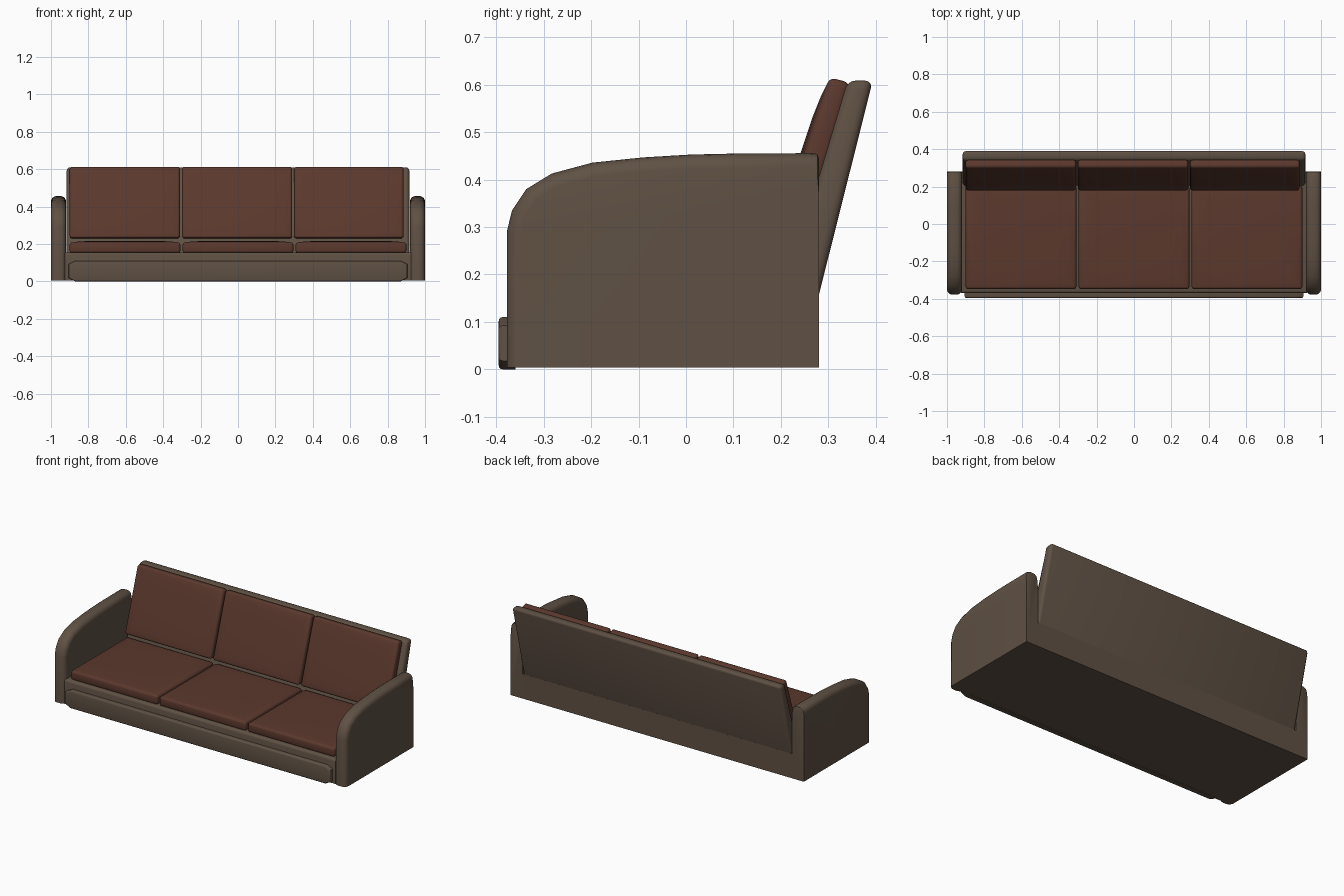
import bpy, bmesh
from mathutils import Vector

if "Cube" in bpy.data.objects:
    bpy.data.objects.remove(bpy.data.objects["Cube"])


def material(name, color):
    m = bpy.data.materials.new(name)
    m.diffuse_color = (*color, 1)
    m.use_nodes = True
    m.node_tree.nodes["Principled BSDF"].inputs["Base Color"].default_value = m.diffuse_color
    return m


FABRIC = material("taupe_fabric", (0.115, 0.082, 0.058))
LEATHER = material("brown_leather", (0.105, 0.040, 0.026))


def bevel(bm, pick, width, segs):
    edges = [e for e in bm.edges if pick(e)]
    bmesh.ops.bevel(bm, geom=edges, offset=width, segments=segs,
                    profile=0.5, affect='EDGES', clamp_overlap=True)


def finish(name, bm, mat):
    bmesh.ops.recalc_face_normals(bm, faces=bm.faces)
    me = bpy.data.meshes.new(name)
    bm.to_mesh(me)
    bm.free()
    me.materials.append(mat)
    ob = bpy.data.objects.new(name, me)
    bpy.context.collection.objects.link(ob)
    bpy.ops.object.select_all(action='DESELECT')
    ob.select_set(True)
    bpy.context.view_layer.objects.active = ob
    bpy.ops.object.shade_smooth_by_angle(angle=0.7)
    return ob


def prism(points, offset):
    """Extrude a closed 3D outline along an offset vector."""
    bm = bmesh.new()
    face = bm.faces.new([bm.verts.new(p) for p in points])
    ext = bmesh.ops.extrude_face_region(bm, geom=[face])
    bmesh.ops.translate(bm, vec=offset, verts=[
        g for g in ext["geom"] if isinstance(g, bmesh.types.BMVert)])
    bmesh.ops.recalc_face_normals(bm, faces=bm.faces)
    return bm


def yz_prism(profile, x0, x1):
    return prism([(x0, y, z) for y, z in profile], (x1 - x0, 0, 0))


def cushion(name, profile, x0, x1, normal):
    """Rounded block whose face along `normal` is gently crowned."""
    bm = yz_prism(profile, x0, x1)
    bevel(bm, lambda e: True, 0.014, 3)
    n = Vector(normal).normalized()
    top = max(bm.faces, key=lambda f: f.calc_area() * f.normal.dot(n))
    for width, lift in ((0.04, 0.004), (0.07, 0.003)):
        bmesh.ops.inset_region(bm, faces=[top], thickness=width)
        bmesh.ops.translate(bm, verts=list(top.verts), vec=n * lift)
    finish(name, bm, LEATHER)


# Arms: rounded over the front and top, flat at the back and underside
ARM = [(0.28, 0.004), (0.28, 0.456), (0.1, 0.455), (0.01, 0.453), (-0.09, 0.447),
       (-0.197, 0.436), (-0.283, 0.413), (-0.337, 0.38), (-0.367, 0.335),
       (-0.378, 0.29), (-0.378, 0.004)]


def arm_rim(e):
    a, b = (v.co for v in e.verts)
    flat_end = (a.y > 0.27 and b.y > 0.27) or (a.z < 0.01 and b.z < 0.01)
    return abs(a.x - b.x) < 1e-5 and not flat_end


for side, s in (("left", -1), ("right", 1)):
    bm = yz_prism(ARM, s * 0.919, s * 1.0)
    bevel(bm, arm_rim, 0.03, 4)
    bevel(bm, lambda e: all(v.co.y > 0.279 and v.co.z > 0.42 for v in e.verts), 0.01, 2)
    finish(side + "_arm", bm, FABRIC)

# Base with a softened front top edge
bm = yz_prism([(-0.37, 0.004), (0.28, 0.004), (0.28, 0.155), (-0.37, 0.155)], -0.925, 0.925)
bevel(bm, lambda e: all(v.co.y < -0.36 and v.co.z > 0.15 for v in e.verts), 0.014, 3)
finish("base", bm, FABRIC)

# Front panel with clipped corners
panel = [(sx * x, -0.36, 0.055 + sz * z) for sx, sz, pts in (
    (1, 1, ((0.905, 0.037), (0.87, 0.055))), (-1, 1, ((0.87, 0.055), (0.905, 0.037))),
    (-1, -1, ((0.905, 0.037), (0.87, 0.055))), (1, -1, ((0.87, 0.055), (0.905, 0.037))))
    for x, z in pts]
bm = prism(panel, (0, -0.035, 0))
bevel(bm, lambda e: all(v.co.y < -0.39 for v in e.verts), 0.008, 3)
finish("front_panel", bm, FABRIC)

# Leaning backrest, its foot sunk into the base
bm = yz_prism([(0.266, 0.1), (0.394, 0.609), (0.341, 0.609), (0.189, 0.1)], -0.916, 0.916)
bevel(bm, lambda e: any(v.co.z > 0.5 for v in e.verts), 0.017, 3)
finish("backrest", bm, FABRIC)

# Three seat cushions and three back cushions
SEAT = [(-0.348, 0.15), (0.205, 0.15), (0.205, 0.208), (-0.348, 0.208)]
BACK = [(0.175, 0.232), (0.235, 0.228), (0.347, 0.604), (0.302, 0.616)]
SEAT_X = ((-0.9, -0.308), (-0.296, 0.296), (0.308, 0.9))
BACK_X = ((-0.9, -0.31), (-0.3, 0.29), (0.3, 0.885))
for i, pos in enumerate(("left", "middle", "right")):
    cushion(pos + "_seat_cushion", SEAT, *SEAT_X[i], (0, 0, 1))
    cushion(pos + "_back_cushion", BACK, *BACK_X[i], (0, -0.95, 0.31))
